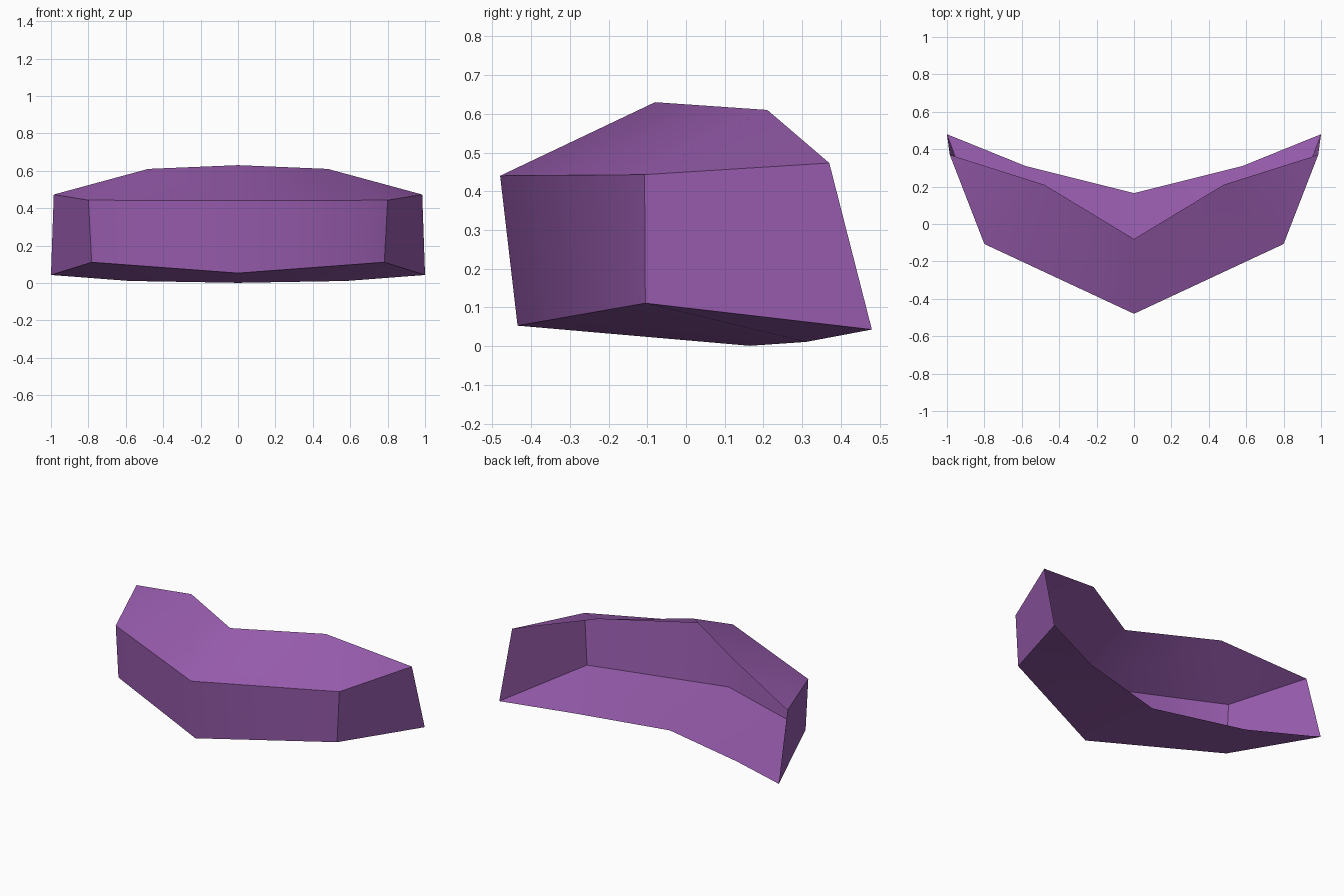
import bpy, bmesh

if "Cube" in bpy.data.objects:
    bpy.data.objects.remove(bpy.data.objects["Cube"])

# One half of each rim: front centre, front corner, end, back, back centre
top = [(0, -.48, .44), (.8, -.107, .443), (.985, .37, .473), (.48, .21, .61), (0, -.08, .63)]
base = [(0, -.435, .053), (.782, -.105, .111), (1, .48, .043), (.58, .31, .011), (0, .165, .001)]

mat = bpy.data.materials.new("purple")
mat.diffuse_color = (.32, .11, .43, 1)
mat.use_nodes = True
mat.node_tree.nodes["Principled BSDF"].inputs["Base Color"].default_value = mat.diffuse_color

# Half of the thin shell: roof, floor, front wall and end wall, open at the back
bm = bmesh.new()
t = [bm.verts.new(p) for p in top]
b = [bm.verts.new(p) for p in base]
roof = [bm.faces.new((t[0], t[1], t[3], t[4])), bm.faces.new((t[1], t[2], t[3]))]
floor = [bm.faces.new((b[4], b[3], b[1], b[0])), bm.faces.new((b[3], b[2], b[1]))]
walls = [bm.faces.new((b[i], b[i + 1], t[i + 1], t[i])) for i in (0, 1)]

# Smooth within each panel, hard edges between panels
panel = {f: n for n, fs in enumerate((roof, floor, walls[:1], walls[1:])) for f in fs}
for f in bm.faces:
    f.smooth = True
for e in bm.edges:
    e.smooth = len({panel[f] for f in e.link_faces}) == 1

# Mirror across x = 0
mesh = bpy.data.meshes.new("curved_shell")
bm.to_mesh(mesh)
bm.free()
mesh.materials.append(mat)
shell = bpy.data.objects.new("curved_shell", mesh)
bpy.context.collection.objects.link(shell)
mirror = shell.modifiers.new("mirror", 'MIRROR')
mirror.use_clip = True
